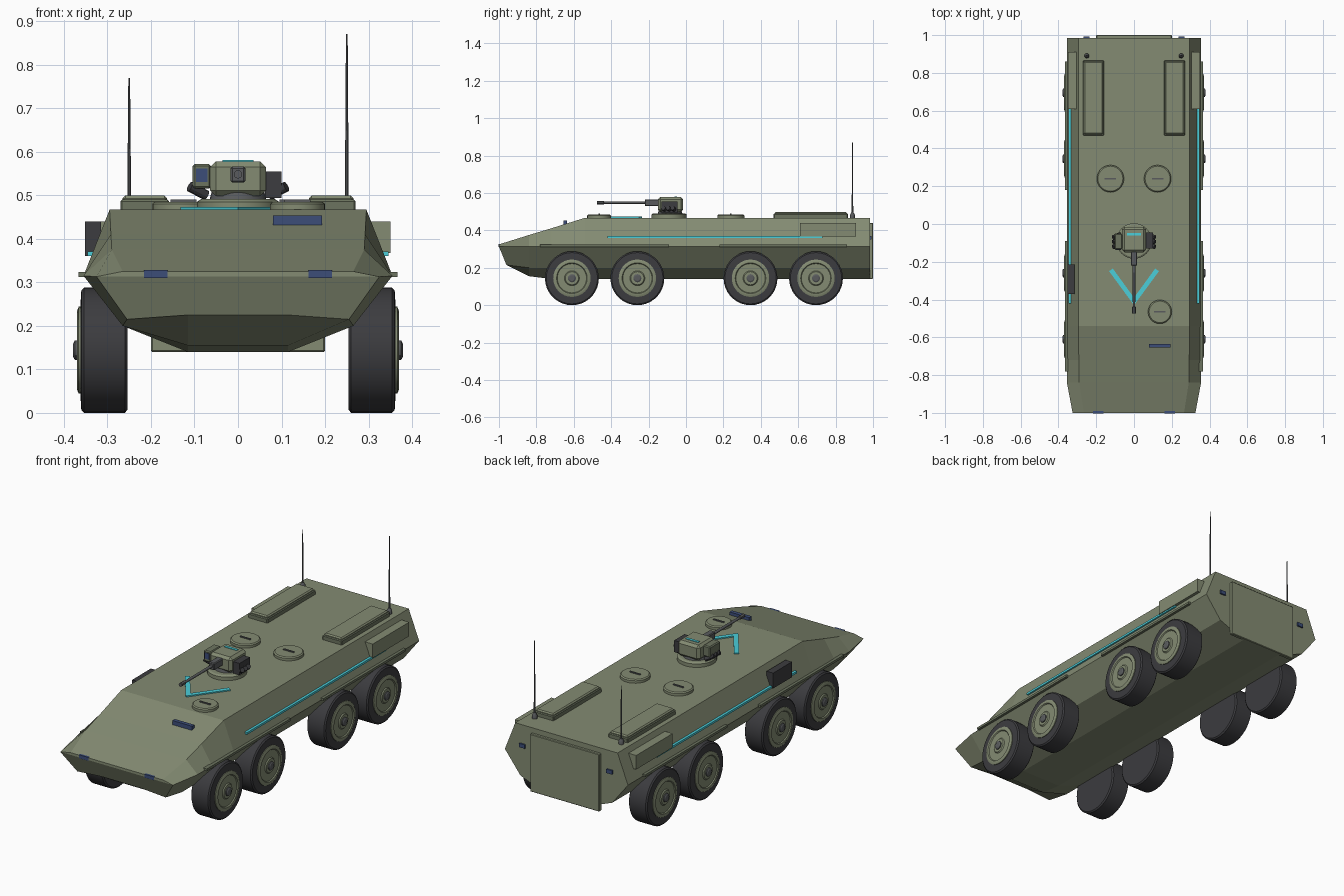
import bpy, bmesh, math
from mathutils import Vector, Matrix

if "Cube" in bpy.data.objects:
    bpy.data.objects.remove(bpy.data.objects["Cube"])


def material(name, rgb):
    m = bpy.data.materials.new(name)
    m.diffuse_color = (*rgb, 1)
    m.use_nodes = True
    m.node_tree.nodes["Principled BSDF"].inputs["Base Color"].default_value = m.diffuse_color
    return m


OLIVE = material("olive", (0.23, 0.26, 0.17))
DARK_OLIVE = material("dark_olive", (0.15, 0.175, 0.115))
RUBBER = material("rubber", (0.045, 0.045, 0.05))
METAL = material("gunmetal", (0.10, 0.105, 0.11))
CYAN = material("cyan", (0.07, 0.62, 0.70))
GLASS = material("blue_glass", (0.045, 0.075, 0.19))


def finish(name, bm, mat, bevel=0, smooth=False):
    bmesh.ops.recalc_face_normals(bm, faces=bm.faces)
    me = bpy.data.meshes.new(name)
    bm.to_mesh(me)
    bm.free()
    me.materials.append(mat)
    ob = bpy.data.objects.new(name, me)
    bpy.context.collection.objects.link(ob)
    if bevel:
        mod = ob.modifiers.new("bevel", "BEVEL")
        mod.width, mod.segments = bevel, 1
    if smooth:
        bpy.ops.object.select_all(action='DESELECT')
        ob.select_set(True)
        bpy.context.view_layer.objects.active = ob
        bpy.ops.object.shade_smooth_by_angle(angle=math.radians(30))
    return ob


def box(name, x, y, z, mat=OLIVE, bevel=0):
    """Box from (min, max) ranges on each axis."""
    bm = bmesh.new()
    bmesh.ops.create_cube(bm, size=1)
    for v in bm.verts:
        v.co = [r[0] if c < 0 else r[1] for c, r in zip(v.co, (x, y, z))]
    return finish(name, bm, mat, bevel)


def lathe(name, profile, start, direction, mat=OLIVE, n=32):
    """Revolve (radius, distance) points around an axis, closing both ends."""
    bm = bmesh.new()
    rings = [[bm.verts.new((r * math.cos(2 * math.pi * i / n), r * math.sin(2 * math.pi * i / n), d))
              for i in range(n)] for r, d in profile]
    for a, b in zip(rings, rings[1:]):
        for i in range(n):
            j = (i + 1) % n
            bm.faces.new((a[i], a[j], b[j], b[i]))
    bm.faces.new(rings[0])
    bm.faces.new(rings[-1])
    rot = Vector((0, 0, 1)).rotation_difference(Vector(direction)).to_matrix().to_4x4()
    bm.transform(Matrix.Translation(start) @ rot)
    return finish(name, bm, mat, smooth=True)


# Hull: half sections (roof edge, belt, lower edge, belly) lofted nose to tail
def section(y, top, belt=(0.355, 0.315), mid=(0.265, 0.2), bot=(0.115, 0.14)):
    return [(p[0], y, p[1]) for p in (top, belt, mid, bot)]


stations = [
    [(0.265, -1, 0.325), (0.325, -1, 0.313), (0.255, -0.96, 0.215), (0.115, -0.96, 0.225)],
    section(-0.84, (0.29, 0.375), bot=(0.115, 0.155)),
    section(-0.72, (0.292, 0.411)),
    section(-0.54, (0.295, 0.467)),
    section(0.985, (0.295, 0.467)),
]
bm = bmesh.new()
loops = []
for st in stations:
    pts = st + [(-x, y, z) for x, y, z in reversed(st)]
    loops.append([bm.verts.new(p) for p in pts])
for a, b in zip(loops, loops[1:]):
    for i in range(8):
        j = (i + 1) % 8
        bm.faces.new((a[i], a[j], b[j], b[i]))
nose = loops[0]
bm.faces.new((nose[0], nose[1], nose[6], nose[7]))
bm.faces.new(nose[1:7])
bm.faces.new(loops[-1])
finish("hull", bm, OLIVE)

# Rear ramp
box("rear_ramp", (-0.2, 0.2), (0.98, 1.0), (0.14, 0.44), OLIVE, 0.003)

# Parts that repeat on both sides
for s, side in ((1, "right"), (-1, "left")):
    def mx(a, b):
        return (min(s * a, s * b), max(s * a, s * b))

    # Wheels
    for i, y in enumerate((-0.61, -0.26, 0.345, 0.695)):
        lathe(f"tyre_{side}_{i}", [(0.137, 0), (0.144, 0.006), (0.144, 0.1), (0.137, 0.106), (0.105, 0.108)],
              (s * 0.254, y, 0.144), (s, 0, 0), RUBBER, 36)
        lathe(f"wheel_rim_{side}_{i}", [(0.1, 0), (0.1, 0.008), (0.09, 0.012), (0.082, 0.012),
                                        (0.078, 0.007), (0.04, 0.007), (0.035, 0.012)],
              (s * 0.358, y, 0.144), (s, 0, 0), OLIVE, 32)
        lathe(f"wheel_hub_{side}_{i}", [(0.022, 0), (0.022, 0.007), (0.015, 0.011)],
              (s * 0.368, y, 0.144), (s, 0, 0), METAL, 12)
    # Fenders over each axle pair
    for i, (y0, y1) in enumerate(((-0.78, -0.09), (0.18, 0.86))):
        box(f"fender_{side}_{i}", mx(0.33, 0.366), (y0, y1), (0.312, 0.324), DARK_OLIVE)
    # Side stripe and rear side panel
    box(f"side_stripe_{side}", mx(0.325, 0.346), (-0.42, 0.73), (0.36, 0.371), CYAN)
    box(f"side_panel_{side}", mx(0.3, 0.35), (0.61, 0.91), (0.367, 0.44), OLIVE)
    # Roof lockers with lids
    box(f"roof_locker_{side}", mx(0.158, 0.27), (0.468, 0.866), (0.46, 0.49), DARK_OLIVE, 0.004)
    box(f"locker_lid_{side}", mx(0.163, 0.265), (0.475, 0.86), (0.475, 0.499), OLIVE, 0.006)
    # Antennas
    tip = 0.87 if s > 0 else 0.77
    lathe(f"antenna_base_{side}", [(0.013, 0), (0.013, 0.018), (0.006, 0.03)],
          (s * 0.25, 0.89, 0.465), (0, 0, 1), METAL, 12)
    lathe(f"antenna_{side}", [(0.0045, 0), (0.002, tip - 0.485)], (s * 0.25, 0.89, 0.485), (0, 0, 1), METAL, 8)
    # Lamps
    box(f"headlamp_{side}", mx(0.162, 0.216), (-1.002, -0.985), (0.31, 0.328), GLASS)
    box(f"tail_lamp_{side}", mx(0.235, 0.268), (0.98, 0.993), (0.35, 0.37), GLASS)
    # Chevron arm on the roof
    bm = bmesh.new()
    arm = [(0, -0.43), (s * 0.132, -0.25), (s * 0.112, -0.236), (0, -0.39)]
    low, high = ([bm.verts.new((x, y, z)) for x, y in arm] for z in (0.464, 0.473))
    bm.faces.new(low)
    bm.faces.new(high)
    for i in range(4):
        j = (i + 1) % 4
        bm.faces.new((low[i], low[j], high[j], high[i]))
    finish(f"chevron_{side}", bm, CYAN)
    # Smoke launcher tubes at the turret sides
    for i in range(3):
        lathe(f"smoke_tube_{side}_{i}", [(0.012, 0), (0.012, 0.046)],
              (s * 0.073, -0.055 - 0.025 * i, 0.5), (s * 0.8, -0.35, 0.42), RUBBER, 12)

# Dark panel on the left flank only
box("left_flank_panel", (-0.352, -0.315), (-0.37, -0.215), (0.36, 0.44), RUBBER)

# Hatches
for name, x, y, r in (("hatch_right", 0.125, 0.24, 0.072), ("hatch_left", -0.125, 0.24, 0.072),
                      ("driver_hatch", 0.137, -0.465, 0.063)):
    lathe(name, [(r, 0), (r, 0.017), (r - 0.006, 0.022)], (x, y, 0.463), (0, 0, 1), OLIVE, 28)
    box(name + "_handle", (x - 0.03, x + 0.03), (y - 0.004, y + 0.004), (0.48, 0.49), METAL)

# Driver vision block
box("driver_visor", (0.08, 0.193), (-0.655, -0.635), (0.425, 0.453), GLASS)

# Remote weapon turret
lathe("turret_ring", [(0.094, 0), (0.094, 0.02), (0.085, 0.026)], (0, -0.09, 0.465), (0, 0, 1), OLIVE, 32)
lathe("turret_neck", [(0.066, 0), (0.06, 0.022)], (0, -0.085, 0.488), (0, 0, 1), METAL, 24)
box("turret_body", (-0.064, 0.064), (-0.15, -0.015), (0.498, 0.578), OLIVE, 0.013)
box("turret_marker", (-0.036, 0.036), (-0.062, -0.048), (0.57, 0.581), CYAN)
box("gun_mantlet", (-0.017, 0.017), (-0.22, -0.145), (0.529, 0.566), METAL, 0.004)
lathe("gun_barrel", [(0.0075, 0), (0.0065, 0.22), (0.0095, 0.222), (0.0095, 0.257)],
      (0, -0.218, 0.548), (0, -1, 0), METAL, 12)
box("sight_housing", (-0.104, -0.062), (-0.135, -0.05), (0.515, 0.572), DARK_OLIVE, 0.005)
box("sight_lens", (-0.097, -0.07), (-0.137, -0.13), (0.531, 0.562), GLASS)
box("ammo_box", (0.062, 0.1), (-0.13, -0.045), (0.494, 0.555), RUBBER)
